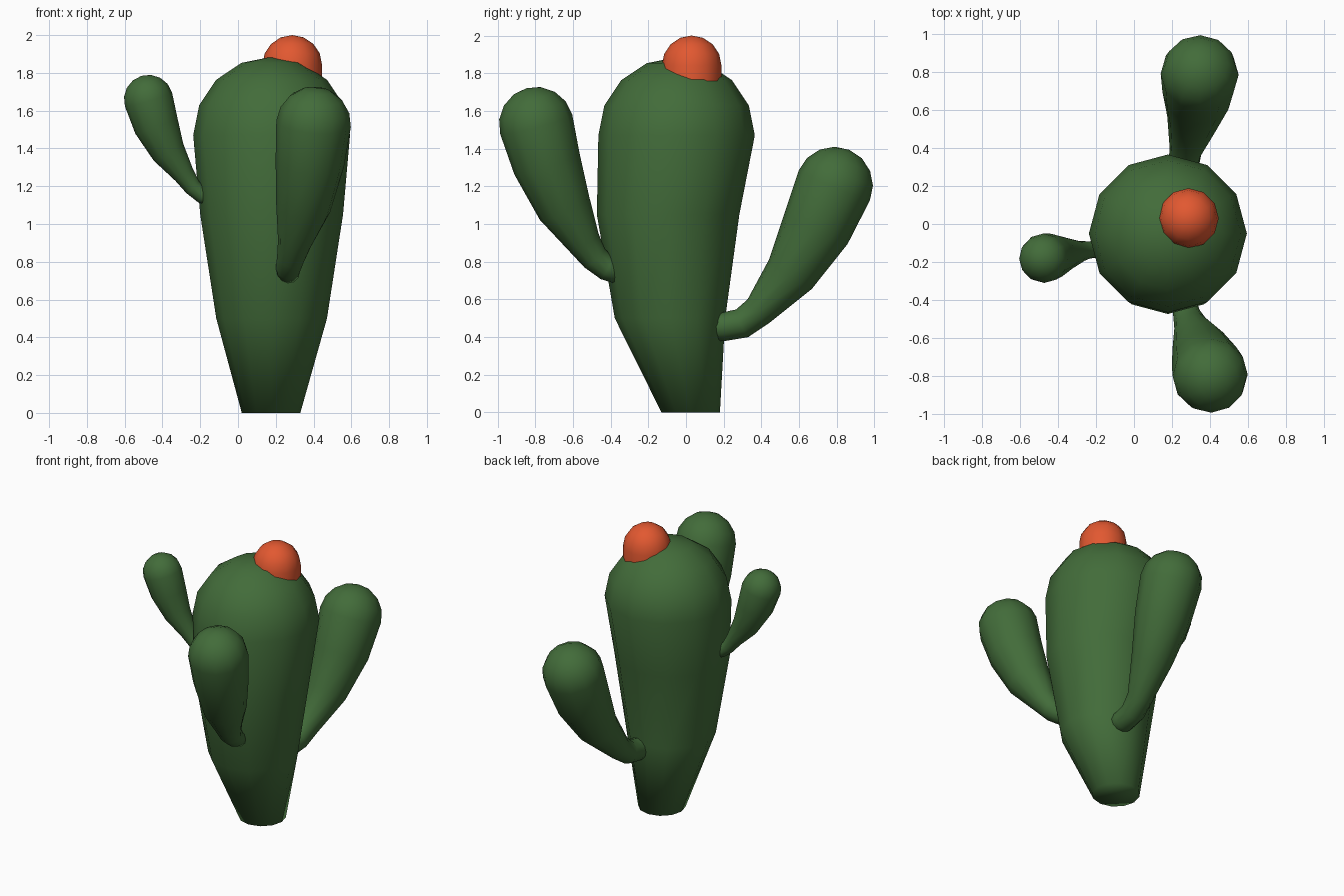
import bpy, bmesh, math
from mathutils import Vector

if "Cube" in bpy.data.objects:
    bpy.data.objects.remove(bpy.data.objects["Cube"])

SIDES = 12


def material(name, rgb):
    m = bpy.data.materials.new(name)
    m.diffuse_color = (*rgb, 1)
    m.use_nodes = True
    m.node_tree.nodes["Principled BSDF"].inputs["Base Color"].default_value = m.diffuse_color
    return m


green = material("cactus green", (0.055, 0.150, 0.042))
orange = material("flower orange", (0.76, 0.098, 0.030))


def tube(name, stations, mat, side, axis=None):
    """Loft 12-sided rings through (x, y, z, radius) stations, ending in a dome.
    A fixed axis keeps every ring parallel; otherwise rings follow the path."""
    pts = [Vector(s[:3]) for s in stations]
    rad = [s[3] for s in stations]
    n = len(pts)
    rings = []
    for i, p in enumerate(pts):
        if axis:
            t = Vector(axis)
        else:
            t = Vector((0, 0, 0))
            if i > 0:
                t += (p - pts[i - 1]).normalized()
            if i < n - 1:
                t += (pts[i + 1] - p).normalized()
            t.normalize()
        rings.append((p, t, rad[i]))
    p, t, r = rings[-1]
    for k in (1, 2, 3):                       # rounded end
        a = math.radians(22.5 * k)
        rings.append((p + t * r * math.sin(a), t, r * math.cos(a)))
    tip = p + t * r

    bm = bmesh.new()
    loops = []
    for c, d, q in rings:
        u = Vector(side)
        u = (u - d * u.dot(d)).normalized()
        v = d.cross(u)
        loops.append([bm.verts.new(c + q * (u * math.cos(a) + v * math.sin(a)))
                      for a in (2 * math.pi * j / SIDES for j in range(SIDES))])
    for a, b in zip(loops, loops[1:]):
        for j in range(SIDES):
            k = (j + 1) % SIDES
            bm.faces.new((a[j], a[k], b[k], b[j]))
    end = bm.verts.new(tip)
    for j in range(SIDES):
        bm.faces.new((loops[-1][j], loops[-1][(j + 1) % SIDES], end))
    bm.faces.new(loops[0][::-1])
    bmesh.ops.recalc_face_normals(bm, faces=bm.faces)
    for f in bm.faces:
        f.smooth = True
    me = bpy.data.meshes.new(name)
    bm.to_mesh(me)
    bm.free()
    me.materials.append(mat)
    ob = bpy.data.objects.new(name, me)
    bpy.context.collection.objects.link(ob)
    return ob


# Trunk: narrow foot, leaning slightly forward, domed top
tube("trunk", [
    (0.175, 0.025, 0.00, 0.155),
    (0.178, -0.085, 0.50, 0.293),
    (0.178, -0.095, 1.05, 0.378),
    (0.178, -0.050, 1.47, 0.415),
], green, (1, 0, 0), (0, 0, 1))

# Flower on the crown
tube("flower", [
    (0.287, 0.03, 1.68, 0.158),
    (0.287, 0.03, 1.76, 0.158),
    (0.287, 0.03, 1.842, 0.158),
], orange, (1, 0, 0), (0, 0, 1))

# Back arm
tube("back_arm", [
    (0.25, 0.08, 0.453, 0.075),
    (0.25, 0.20, 0.455, 0.076),
    (0.258, 0.298, 0.473, 0.080),
    (0.272, 0.385, 0.538, 0.085),
    (0.312, 0.555, 0.735, 0.138),
    (0.335, 0.69, 0.975, 0.186),
    (0.345, 0.787, 1.205, 0.205),
], green, (1, 0, 0))

# Front arm
tube("front_arm", [
    (0.262, -0.33, 0.735, 0.062),
    (0.266, -0.42, 0.765, 0.066),
    (0.280, -0.485, 0.82, 0.074),
    (0.300, -0.54, 0.90, 0.090),
    (0.345, -0.645, 1.085, 0.145),
    (0.380, -0.738, 1.32, 0.182),
    (0.400, -0.795, 1.53, 0.198),
], green, (1, 0, 0))

# Left arm
tube("left_arm", [
    (-0.12, -0.13, 1.13, 0.042),
    (-0.19, -0.132, 1.152, 0.043),
    (-0.24, -0.137, 1.195, 0.046),
    (-0.285, -0.145, 1.26, 0.056),
    (-0.368, -0.158, 1.38, 0.090),
    (-0.432, -0.170, 1.52, 0.119),
    (-0.474, -0.180, 1.66, 0.130),
], green, (0, 1, 0))
